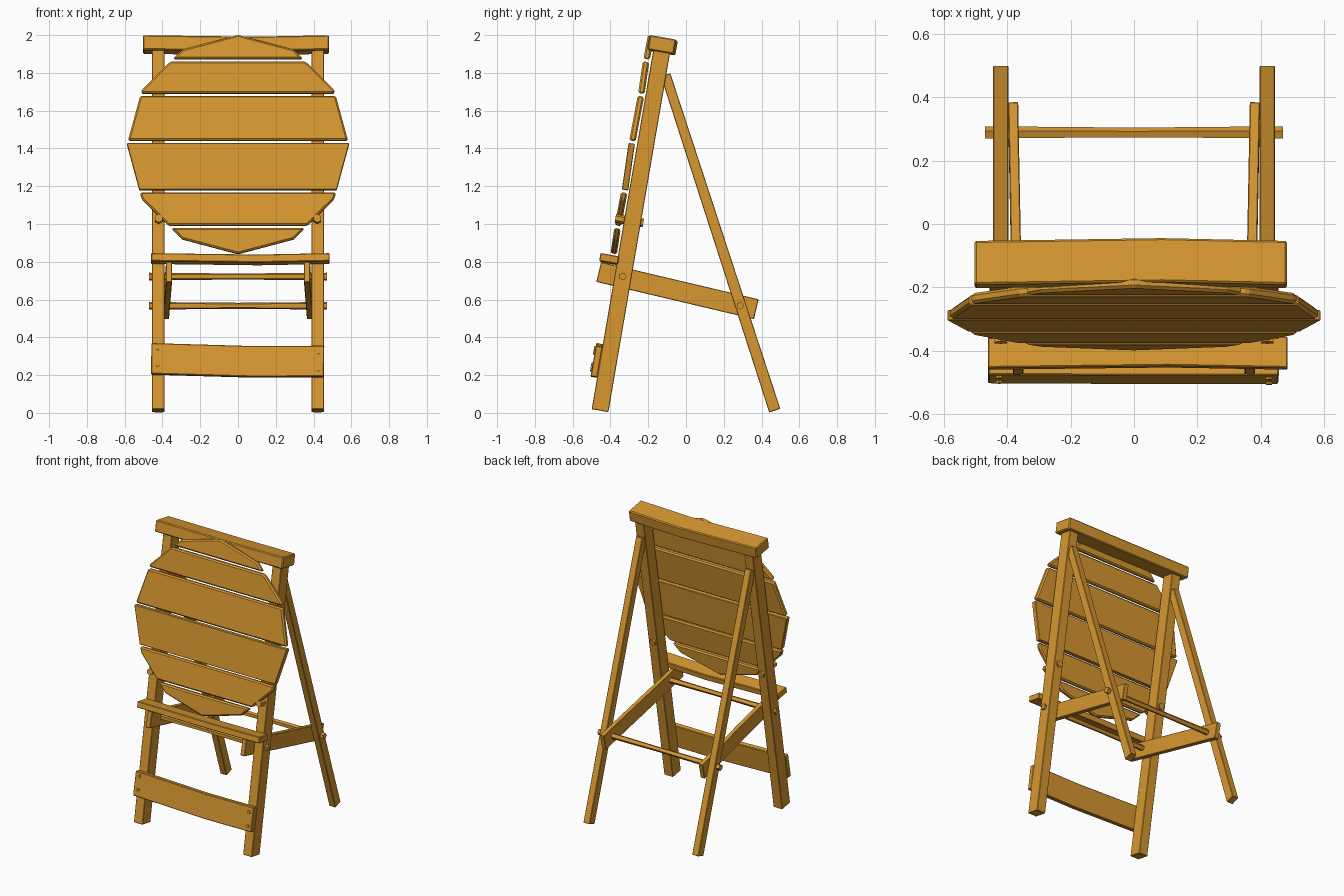
import bpy, bmesh, math
from mathutils import Vector, Matrix

if "Cube" in bpy.data.objects:
    bpy.data.objects.remove(bpy.data.objects["Cube"], do_unlink=True)

WOOD = (0.68, 0.31, 0.03, 1)
wood = bpy.data.materials.new("warm_wood")
wood.use_nodes = True
wood.diffuse_color = WOOD
wood.node_tree.nodes["Principled BSDF"].inputs["Base Color"].default_value = WOOD

LEAN = math.radians(9.75)


def finish(name, bm, matrix, bevel=0.0):
    bmesh.ops.recalc_face_normals(bm, faces=bm.faces)
    mesh = bpy.data.meshes.new(name)
    bm.to_mesh(mesh)
    bm.free()
    mesh.materials.append(wood)
    obj = bpy.data.objects.new(name, mesh)
    bpy.context.collection.objects.link(obj)
    obj.matrix_world = matrix
    if bevel:
        mod = obj.modifiers.new("worn_edges", 'BEVEL')
        mod.width = bevel
        mod.segments = 1
        mod.limit_method = 'ANGLE'
    return obj


def leaning(x, y, z, roll=0.0, tilt=LEAN):
    """Frame whose local z runs up the front legs."""
    return (Matrix.Translation((x, y, z)) @ Matrix.Rotation(-tilt, 4, 'X')
            @ Matrix.Rotation(roll, 4, 'Y'))


def along(p0, p1):
    """Frame at the midpoint of p0-p1 with local z along it and local x sideways."""
    p0, p1 = Vector(p0), Vector(p1)
    z = (p1 - p0).normalized()
    y = z.cross(Vector((1, 0, 0))).normalized()
    rot = Matrix((y.cross(z), y, z)).transposed().to_4x4()
    return Matrix.Translation((p0 + p1) / 2) @ rot, (p1 - p0).length


def board(name, size, matrix, bow=(0, 0), bevel=0.004):
    """Plank running in x; its middle is shifted by bow (y, z)."""
    bm = bmesh.new()
    bmesh.ops.create_cube(bm, size=1)
    bmesh.ops.scale(bm, vec=size, verts=bm.verts)
    bmesh.ops.bisect_plane(bm, geom=bm.verts[:] + bm.edges[:] + bm.faces[:],
                           plane_co=(size[0] * 0.1, 0, 0), plane_no=(1, 0, 0))
    for v in bm.verts:
        if abs(v.co.x) < size[0] * 0.3:
            v.co += Vector((0, bow[0], bow[1]))
    return finish(name, bm, matrix, bevel)


def beam(name, p0, p1, width, depth, taper=1.0, bevel=0.003):
    matrix, length = along(p0, p1)
    bm = bmesh.new()
    bmesh.ops.create_cube(bm, size=1)
    bmesh.ops.scale(bm, vec=(width, depth, length), verts=bm.verts)
    for v in bm.verts:
        if v.co.z > 0:
            v.co.y *= taper
    return finish(name, bm, matrix, bevel)


def peg(name, length, radius, matrix, sides=6, waist=1.0):
    """Short rod along local z, optionally slimmer in the middle."""
    bm = bmesh.new()
    bmesh.ops.create_cone(bm, cap_ends=True, segments=sides, radius1=radius,
                          radius2=radius, depth=length)
    if waist < 1:
        bmesh.ops.bisect_plane(bm, geom=bm.verts[:] + bm.edges[:] + bm.faces[:],
                               plane_co=(0, 0, 0), plane_no=(0, 0, 1))
        for v in bm.verts:
            if abs(v.co.z) < length / 4:
                v.co.x *= waist
                v.co.y *= waist
    return finish(name, bm, matrix)


# Legs, braces and support pegs on both sides
for side, s in (("left", 1), ("right", -1)):
    beam(side + "_front_leg", (s * 0.422, -0.455, 0.012), (s * 0.422, -0.127, 1.925),
         0.068, 0.09)
    beam(side + "_rear_leg", (s * 0.42, 0.47, 0.012), (s * 0.42, -0.108, 1.79),
         0.048, 0.062, 0.85)
    beam(side + "_brace", (s * 0.365, -0.462, 0.746), (s * 0.381, 0.372, 0.549),
         0.032, 0.108)
    peg(side + "_support_peg", 0.15, 0.023,
        leaning(s * 0.42, -0.3, 1.018) @ Matrix.Rotation(math.pi / 2, 4, 'X'))

# Cross rods through legs and braces
across = Matrix.Rotation(math.pi / 2, 4, 'Y')
for name, y, z in (("front_rod", -0.335, 0.722), ("rear_rod", 0.287, 0.567)):
    peg(name, 0.94, 0.021, Matrix.Translation((0, y, z)) @ across, 5, 0.8)

# Top rail, tray ledge and kick board
board("top_rail", (0.985, 0.14, 0.078), leaning(-0.01, -0.128, 1.95), (0.01, -0.006), 0.006)
board("tray_ledge", (0.945, 0.1, 0.042), leaning(0.012, -0.407, 0.817), (0.008, -0.006))
board("kick_board", (0.915, 0.036, 0.165), leaning(-0.002, -0.472, 0.279, 0.015), (0, -0.008))

# Nail heads on the kick board
for x, heights in ((-0.425, (0.255, 0.342)), (0.425, (0.23, 0.32))):
    for z in heights:
        y = -0.472 + (z - 0.279) * math.tan(LEAN) - 0.02
        peg("kick_board_nail", 0.012, 0.011,
            leaning(x, y, z) @ Matrix.Rotation(math.pi / 2, 4, 'X'))

# Twelve-sided round panel sliced into six planks
RADIUS, THICK, GAP = 0.588, 0.034, 0.007
cuts = [-0.6, -0.443, -0.25, 0.013, 0.268, 0.452, 0.6]
panel = leaning(0, -0.285, 1.42)
for i, (low, high) in enumerate(zip(cuts, cuts[1:])):
    bm = bmesh.new()
    bmesh.ops.create_circle(bm, cap_ends=True, segments=12, radius=RADIUS)
    bmesh.ops.rotate(bm, verts=bm.verts, matrix=Matrix.Rotation(math.pi / 2, 3, 'X'))
    for height, up in ((low + GAP, -1), (high - GAP, 1)):
        bmesh.ops.bisect_plane(bm, geom=bm.verts[:] + bm.edges[:] + bm.faces[:],
                               plane_co=(0, 0, height), plane_no=(0, 0, up),
                               clear_outer=True)
    bmesh.ops.translate(bm, verts=bm.verts, vec=(0, -THICK / 2, 0))
    grown = bmesh.ops.extrude_face_region(bm, geom=bm.faces[:])
    new = [g for g in grown["geom"] if isinstance(g, bmesh.types.BMVert)]
    bmesh.ops.translate(bm, verts=new, vec=(0, THICK, 0))
    # Slight uneven tilt of each plank about its own centre line
    mid = (max(low, -RADIUS) + min(high, RADIUS)) / 2
    bmesh.ops.rotate(bm, verts=bm.verts, cent=(0, 0, mid),
                     matrix=Matrix.Rotation(math.radians((1.5, -1)[i % 2]), 3, 'X'))
    finish("panel_plank", bm, panel, 0.009)
